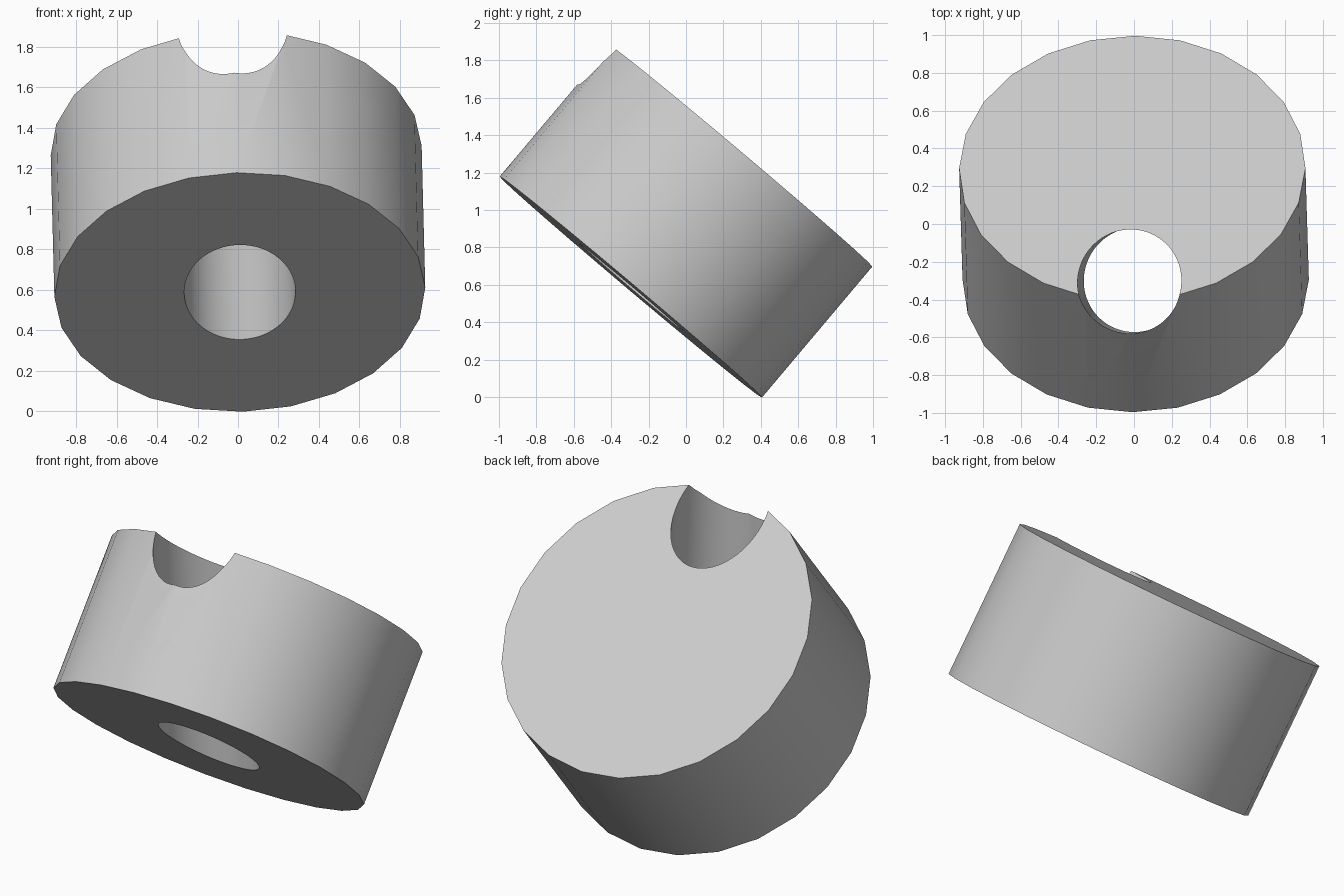
import bpy
import math
from mathutils import Matrix, Vector

cube = bpy.data.objects.get("Cube")
if cube:
    bpy.data.objects.remove(cube)

# Plain grey material
grey = bpy.data.materials.new("light_grey")
grey.use_nodes = True
color = (0.6, 0.6, 0.6, 1)
grey.diffuse_color = color
grey.node_tree.nodes["Principled BSDF"].inputs["Base Color"].default_value = color


def rod(name, start, end, radius, sides):
    """Cylinder from start to end, with one corner facing the high front."""
    start, end = Vector(start), Vector(end)
    axis = (end - start).normalized()
    side = Vector((0, 1, 0)).cross(axis).normalized()
    across = axis.cross(side)
    turn = Matrix((side, across, axis)).transposed().to_4x4()
    bpy.ops.mesh.primitive_cylinder_add(vertices=sides, radius=radius,
                                        depth=(end - start).length)
    obj = bpy.context.object
    obj.name = name
    obj.data.transform(Matrix.Translation((start + end) / 2) @ turn)
    obj.data.materials.append(grey)
    return obj


# Tilted drum
bottom = Vector((0.009, -0.295, 0.588))
top = Vector((-0.009, 0.295, 1.288))
drum = rod("drum", bottom, top, 0.917, 24)

# Nearly upright bore through the middle of the lower face
lean = Vector((-0.03, -0.01, 1.1))
cutter = rod("bore_cutter", bottom - lean, bottom + lean * 1.6, 0.275, 96)
cutter.hide_render = True

bore = drum.modifiers.new("bore", "BOOLEAN")
bore.operation = "DIFFERENCE"
bore.solver = "EXACT"
bore.object = cutter
bpy.ops.object.select_all(action="DESELECT")
drum.select_set(True)
bpy.context.view_layer.objects.active = drum
bpy.ops.object.modifier_apply(modifier=bore.name)
bpy.data.objects.remove(cutter)

# Smooth walls, sharp rims
bpy.ops.object.shade_smooth_by_angle(angle=math.radians(30))
